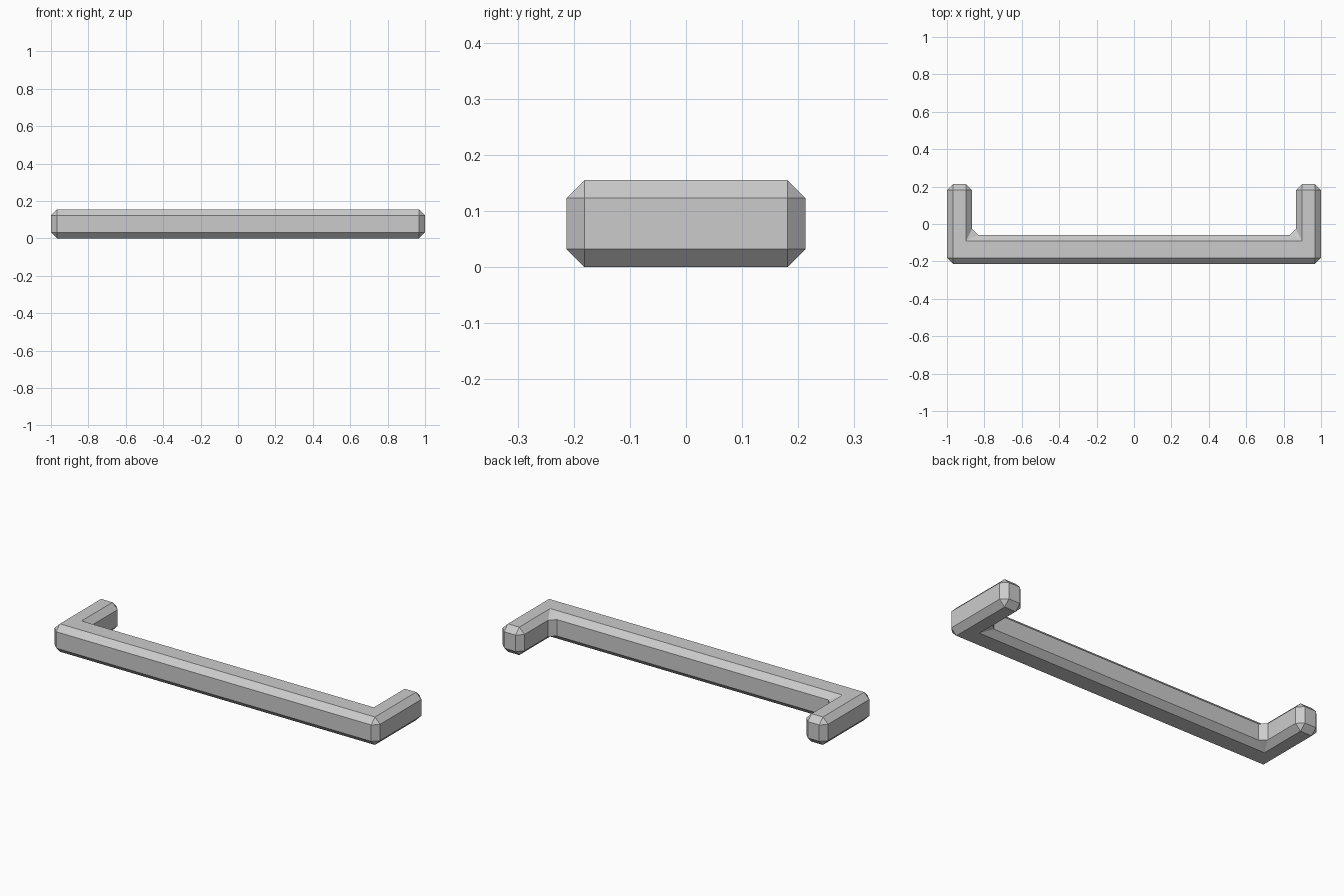
import bpy, bmesh

if "Cube" in bpy.data.objects:
    bpy.data.objects.remove(bpy.data.objects["Cube"])

HEIGHT, DEPTH = 0.155, 0.213
LEG_IN, BAR_IN, CHAMFER = 0.866, -0.058, 0.032

# U-shaped outline seen from above
half = [(1, -DEPTH), (1, DEPTH), (LEG_IN, DEPTH), (LEG_IN, BAR_IN)]
outline = half + [(-x, y) for x, y in reversed(half)]

# Extrude the outline upwards
bm = bmesh.new()
base = bm.faces.new([bm.verts.new((x, y, 0)) for x, y in outline])
ext = bmesh.ops.extrude_face_region(bm, geom=[base], use_keep_orig=True)
top = [v for v in ext["geom"] if isinstance(v, bmesh.types.BMVert)]
bmesh.ops.translate(bm, verts=top, vec=(0, 0, HEIGHT))
bmesh.ops.recalc_face_normals(bm, faces=bm.faces)

# Flat single-step chamfer on every edge
bmesh.ops.bevel(bm, geom=bm.edges[:], offset=CHAMFER, offset_type='OFFSET',
                segments=1, profile=0.5, affect='EDGES', clamp_overlap=True)
bmesh.ops.recalc_face_normals(bm, faces=bm.faces)

mesh = bpy.data.meshes.new("pull_handle")
bm.to_mesh(mesh)
bm.free()
handle = bpy.data.objects.new("pull_handle", mesh)
bpy.context.collection.objects.link(handle)
